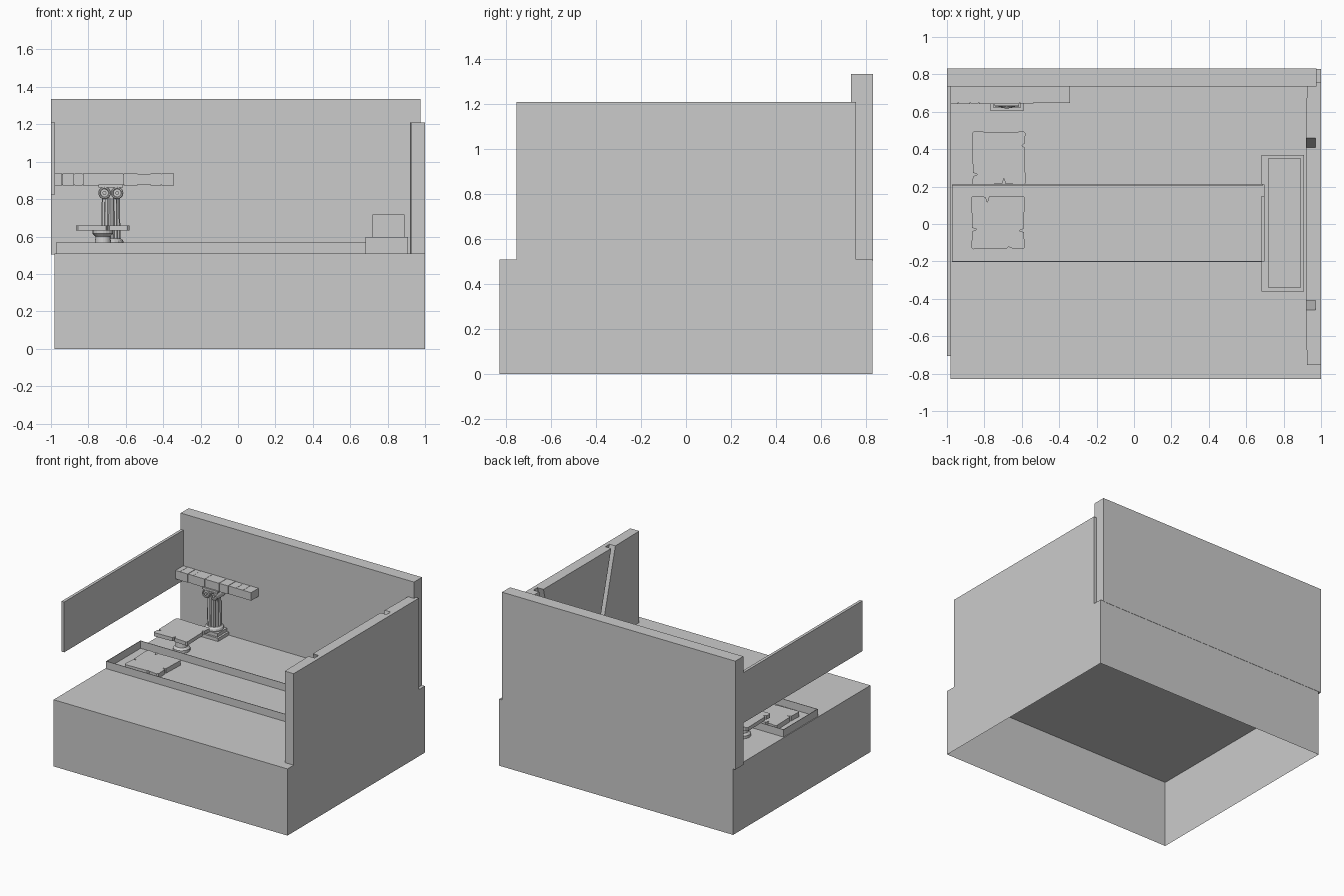
import bpy, bmesh, math, random
from mathutils import Vector

if "Cube" in bpy.data.objects:
    bpy.data.objects.remove(bpy.data.objects["Cube"])

random.seed(4)


def finish(name, bm):
    bmesh.ops.recalc_face_normals(bm, faces=bm.faces)
    me = bpy.data.meshes.new(name)
    bm.to_mesh(me)
    bm.free()
    ob = bpy.data.objects.new(name, me)
    bpy.context.collection.objects.link(ob)
    return ob


def box(name, x, y, z, open_bottom=False):
    bm = bmesh.new()
    bmesh.ops.create_cube(bm, size=1)
    for v in bm.verts:
        v.co = Vector([(a[0] + a[1]) / 2 + c * (a[1] - a[0]) for a, c in zip((x, y, z), v.co)])
    if open_bottom:
        low = [f for f in bm.faces if f.calc_center_median().z < z[0] + 1e-4]
        bmesh.ops.delete(bm, geom=low, context='FACES_ONLY')
    return finish(name, bm)


def prism(name, pts, offset):
    """Extrude a planar outline of 3D points along an offset."""
    bm = bmesh.new()
    face = bm.faces.new([bm.verts.new(p) for p in pts])
    out = bmesh.ops.extrude_face_region(bm, geom=[face])
    bmesh.ops.translate(bm, vec=offset, verts=[g for g in out['geom'] if isinstance(g, bmesh.types.BMVert)])
    return finish(name, bm)


def lathe(name, profile, centre, n=20, flute=0.0):
    """Closed turned shape; flute pulls every second side inwards."""
    bm = bmesh.new()
    rings = []
    for r, z in profile:
        rings.append([bm.verts.new((centre[0] + (r - flute * (i % 2)) * math.cos(2 * math.pi * i / n),
                                    centre[1] + (r - flute * (i % 2)) * math.sin(2 * math.pi * i / n), z))
                      for i in range(n)])
    for a, b in zip(rings, rings[1:]):
        for i in range(n):
            j = (i + 1) % n
            bm.faces.new((a[i], a[j], b[j], b[i]))
    bm.faces.new(rings[0])
    bm.faces.new(rings[-1])
    return finish(name, bm)


# Hollow base, open underneath
box('floor_base', (-0.98, 1.0), (-0.83, 0.83), (0, 0.51), True)

# Surrounding walls
box('back_wall', (-1.0, 0.975), (0.735, 0.832), (0.505, 1.335))
box('left_hanging_panel', (-1.0, -0.978), (-0.705, 0.737), (0.825, 1.21))
box('right_wall_backing', (0.97, 1.0), (-0.755, 0.757), (0.51, 1.21))

# Right wall inner face, split by two slanted grooves
prism('right_wall_centre', [(0.92, -0.22, 0.51), (0.92, 0.22, 0.51),
                            (0.92, 0.41, 1.21), (0.92, -0.41, 1.21)], (0.05, 0, 0))
for s, side in ((1, 'back'), (-1, 'front')):
    prism('right_wall_' + side, [(0.92, s * 0.27, 0.51), (0.925, s * 0.755, 0.51),
                                 (0.925, s * 0.755, 1.21), (0.92, s * 0.46, 1.21)], (0.05, 0, 0))

# Low channel rim on the floor
for name, y in (('front', -0.203), ('back', 0.207)):
    box('channel_rim_' + name, (-0.97, 0.69), (y, y + 0.004), (0.51, 0.567))
box('channel_rim_left', (-0.974, -0.97), (-0.203, 0.211), (0.51, 0.567))

# Stepped block at the right end of the channel
box('block_lower', (0.695, 0.91), (-0.36, 0.37), (0.51, 0.597))
box('block_upper', (0.718, 0.89), (-0.342, 0.352), (0.597, 0.718))
for name, y in (('front', (-0.36, -0.2)), ('back', (0.21, 0.37))):
    box('block_tab_' + name, (0.683, 0.695), y, (0.51, 0.597))
box('block_tab_middle', (0.683, 0.695), (-0.2, 0.15), (0.51, 0.585))


# Cracked stone slabs: square outline with a thin chip in each side
def slab(name, cx, cy, z, h, chips):
    pts, r = [], 0.143
    for k, (t, depth) in enumerate(chips):
        side = [(-r + 0.012, -r), (t - 0.012, -r + 0.005), (t - 0.003, -r + depth),
                (t + 0.007, -r + 0.006), (r - 0.01, -r), (r, -r + 0.01)]
        c, s = (1, 0, -1, 0)[k], (0, 1, 0, -1)[k]
        pts += [(cx + u * c - v * s, cy + u * s + v * c, z) for u, v in side]
    return prism(name, pts, (0, 0, h))


slab('raised_slab', -0.723, 0.352, 0.632, 0.028, ((0.03, 0.035), (0.07, 0.02), (-0.05, 0.006), (0.09, 0.03)))
slab('floor_slab', -0.727, 0.008, 0.51, 0.036, ((0.06, 0.015), (-0.04, 0.03), (0.06, 0.035), (0.04, 0.03)))

# Pedestal under the raised slab
lathe('slab_pedestal', [(0.06, 0.51), (0.06, 0.53), (0.045, 0.545), (0.04, 0.60), (0.055, 0.615), (0.055, 0.633)],
      (-0.722, 0.35))

# Fluted column carrying the shelf
CX, CY = -0.68, 0.685
box('column_plinth', (CX - 0.088, CX + 0.088), (0.605, 0.735), (0.51, 0.535))
box('column_step', (CX - 0.072, CX + 0.072), (0.62, 0.735), (0.535, 0.56))
lathe('column_foot', [(0.065, 0.56), (0.068, 0.57), (0.065, 0.58), (0.053, 0.59)], (CX, CY))
lathe('column_shaft', [(0.052, 0.585), (0.048, 0.81)], (CX, CY), 28, 0.007)
box('column_capital', (CX - 0.04, CX + 0.04), (0.64, 0.735), (0.805, 0.862))
box('column_abacus', (CX - 0.065, CX + 0.065), (0.63, 0.735), (0.862, 0.878))

# Scrolls: drum, raised ring and central eye
for s in (-1, 1):
    x = CX + s * 0.034
    for part, r, depth, front in (('drum', 0.031, 0.09, 0.636), ('eye', 0.01, 0.02, 0.626)):
        bpy.ops.mesh.primitive_cylinder_add(vertices=20, radius=r, depth=depth,
                                            location=(x, front + depth / 2, 0.833), rotation=(math.pi / 2, 0, 0))
        bpy.context.object.name = 'scroll_' + part
    bpy.ops.mesh.primitive_torus_add(major_radius=0.027, minor_radius=0.006, major_segments=20, minor_segments=6,
                                     location=(x, 0.634, 0.833), rotation=(math.pi / 2, 0, 0))
    bpy.context.object.name = 'scroll_ring'

# Shelf of uneven stone blocks
cuts = [-0.98, -0.94, -0.875, -0.83, -0.73, -0.61, -0.535, -0.47, -0.41, -0.34]
for a, b in zip(cuts, cuts[1:]):
    d = random.uniform(0, 0.008)
    box('shelf_block', (a + 0.001, b - 0.001), (0.64 + d, 0.735), (0.872 + d / 3, 0.938 - d / 3))
box('shelf_core', (-0.978, -0.345), (0.65, 0.735), (0.877, 0.933))
